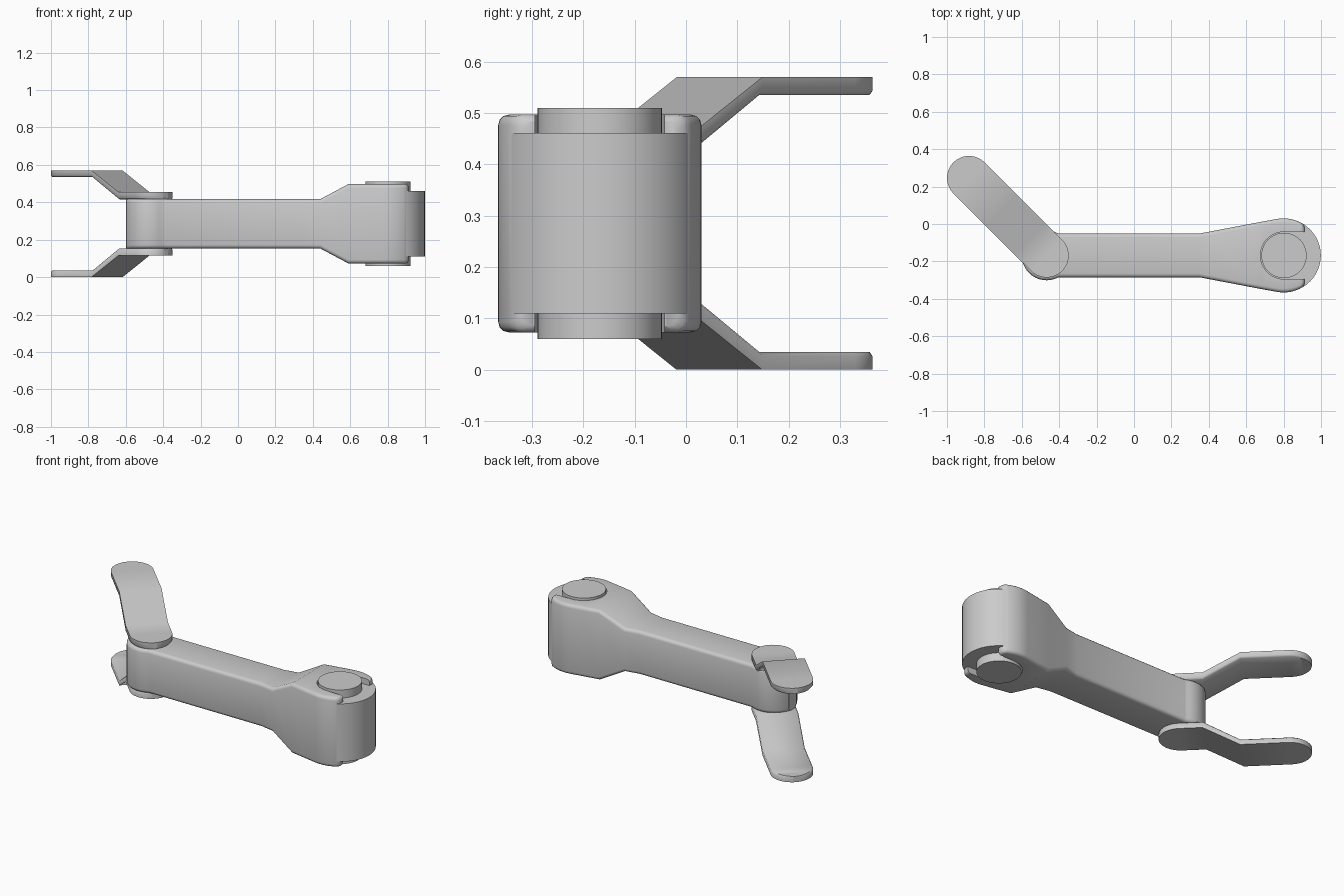
import bpy, bmesh, math
from mathutils import Vector

if "Cube" in bpy.data.objects:
    bpy.data.objects.remove(bpy.data.objects["Cube"])

MID = 0.285                      # mid height of the whole link
JOINT = Vector((0.802, -0.168))  # large joint axis
PIVOT = Vector((-0.467, -0.168)) # small joint axis
TIP = Vector((-0.882, 0.246))    # centre of the fork tips


def finish(obj, angle=35):
    bpy.ops.object.select_all(action='DESELECT')
    obj.select_set(True)
    bpy.context.view_layer.objects.active = obj
    bpy.ops.object.shade_smooth_by_angle(angle=math.radians(angle))


def loft(name, rings):
    """Skin a list of equal-length point rings and close both ends."""
    bm = bmesh.new()
    loops = [[bm.verts.new(p) for p in ring] for ring in rings]
    n = len(loops[0])
    for a, b in zip(loops, loops[1:]):
        for i in range(n):
            j = (i + 1) % n
            bm.faces.new((a[i], a[j], b[j], b[i]))
    bm.faces.new(loops[0])
    bm.faces.new(loops[-1])
    bmesh.ops.recalc_face_normals(bm, faces=bm.faces)
    mesh = bpy.data.meshes.new(name)
    bm.to_mesh(mesh)
    bm.free()
    obj = bpy.data.objects.new(name, mesh)
    bpy.context.collection.objects.link(obj)
    return obj


def cylinder(name, centre, r, z0, z1):
    bpy.ops.mesh.primitive_cylinder_add(
        vertices=48, radius=r, depth=z1 - z0,
        location=(centre.x, centre.y, (z0 + z1) / 2))
    obj = bpy.context.object
    obj.name = name
    return obj


# Arm body: plan width and height vary along x
def half_width(x):
    if x < -0.406:
        return max(0.035, math.sqrt(max(0, 0.133**2 - (x + 0.467)**2)))
    if x < 0.35:
        return 0.117
    if x < 0.766:
        return 0.117 + 0.079 * (x - 0.35) / 0.416
    return math.sqrt(0.198**2 - (x - 0.8)**2)


def half_height(x):
    t = min(1, max(0, (x - 0.44) / 0.15))
    return 0.132 + 0.080 * t


def body_ring(x, shrink=0):
    w, h = half_width(x) - shrink, half_height(x) - shrink
    r = 0.02
    ring = []
    for k, (sy, sz) in enumerate(((1, 1), (-1, 1), (-1, -1), (1, -1))):
        for i in range(4):
            a = math.radians(90 * k + 30 * i)
            ring.append((x, PIVOT.y + sy * (w - r) + r * math.cos(a),
                         MID + sz * (h - r) + r * math.sin(a)))
    return ring


xs = [-0.467 - 0.131 * math.cos(math.radians(a)) for a in range(0, 118, 9)]
xs += [-0.40, 0.35, 0.44, 0.59, 0.68]
xs += [0.766 + 0.012 * i for i in range(12)]
rings = [body_ring(x) for x in xs] + [body_ring(0.906, 0.004), body_ring(0.912, 0.012)]
body = loft("arm_body", rings)

# Slot between the two claws of the body
steps = [math.radians(90 + 7.5 * i) for i in range(25)]
slot_plan = [(JOINT.x + 0.126 * math.cos(a), JOINT.y + 0.126 * math.sin(a)) for a in steps]
slot_plan += [(1.1, JOINT.y - 0.126), (1.1, JOINT.y + 0.126)]
slot = loft("slot_cutter", [[(x, y, z) for x, y in slot_plan] for z in (-0.2, 0.8)])
slot.hide_render = True
mod = body.modifiers.new("slot", 'BOOLEAN')
mod.operation, mod.object, mod.solver = 'DIFFERENCE', slot, 'EXACT'
bpy.context.view_layer.objects.active = body
bpy.ops.object.modifier_apply(modifier=mod.name)
bpy.data.objects.remove(slot)
finish(body)

# Knuckle and hinge pin at the large joint
finish(cylinder("knuckle", JOINT, 0.197, 0.11, 0.461))
finish(cylinder("hinge_pin", JOINT, 0.121, 0.06, 0.51))

# Fork plates: cranked strips with round ends, above and below
R = 0.118
axis = TIP - PIVOT
length = axis.length
axis.normalize()
side = Vector((-axis.y, axis.x))


def plate_ring(t, sign):
    over = max(0, -t, t - length)
    w = max(0.012, math.sqrt(max(0, R * R - over * over)))
    rise = min(1, max(0, (t - 0.127) / 0.203))
    inner = 0.131 + 0.119 * rise
    outer = 0.170 + 0.115 * rise
    c = 0.009
    section = [(w, outer), (-w, outer), (-w, inner + c), (-w + c, inner),
               (w - c, inner), (w, inner + c)]
    ring = []
    for s, z in section:
        p = PIVOT + axis * t + side * s
        ring.append((p.x, p.y, MID + sign * z))
    return ring


arc = [R * math.sin(math.radians(a)) for a in (90, 84, 76, 67, 58, 48, 38, 28, 18, 9, 0)]
ts = [-a for a in arc] + [0.127, 0.33] + [length + a for a in reversed(arc)]
for name, sign in (("upper_fork_plate", 1), ("lower_fork_plate", -1)):
    finish(loft(name, [plate_ring(t, sign) for t in ts]), 50)
